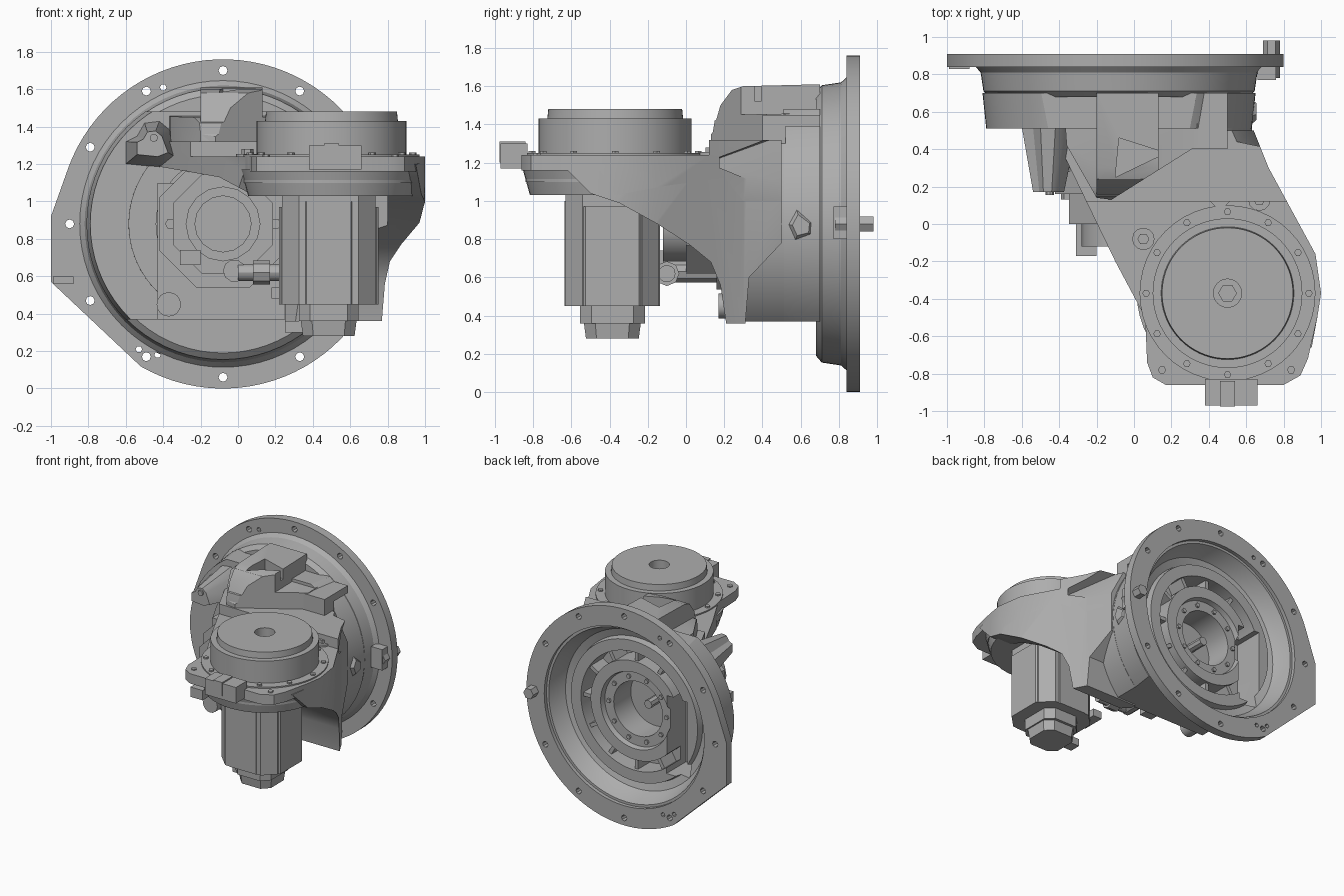
import bpy, bmesh, math

if "Cube" in bpy.data.objects:
    bpy.data.objects.remove(bpy.data.objects["Cube"])

grey = bpy.data.materials.new("cast_grey")
grey.use_nodes = True
grey.diffuse_color = (0.42, 0.42, 0.42, 1)
grey.node_tree.nodes["Principled BSDF"].inputs["Base Color"].default_value = (0.42, 0.42, 0.42, 1)

CX, CZ = -0.08, 0.88      # axis of the big flange
DX, DY = 0.5, -0.37       # axis of the turntable


def place(u, v, w, axis):
    return {"x": (w, u, v), "y": (u, w, v), "z": (u, v, w)}[axis]


def finish(name, bm):
    bmesh.ops.remove_doubles(bm, verts=bm.verts, dist=1e-5)
    bmesh.ops.recalc_face_normals(bm, faces=bm.faces)
    mesh = bpy.data.meshes.new(name)
    bm.to_mesh(mesh)
    bm.free()
    obj = bpy.data.objects.new(name, mesh)
    bpy.context.collection.objects.link(obj)
    mesh.materials.append(grey)
    return obj


def prism(name, pts, axis, a, b, taper=1.0):
    """Extrude a polygon along an axis; taper scales the far end."""
    bm = bmesh.new()
    mu = sum(p[0] for p in pts) / len(pts)
    mv = sum(p[1] for p in pts) / len(pts)
    lo = [bm.verts.new(place(u, v, a, axis)) for u, v in pts]
    hi = [bm.verts.new(place(mu + (u - mu) * taper, mv + (v - mv) * taper, b, axis)) for u, v in pts]
    bm.faces.new(lo)
    bm.faces.new(hi)
    for i in range(len(pts)):
        j = (i + 1) % len(pts)
        bm.faces.new((lo[i], lo[j], hi[j], hi[i]))
    return finish(name, bm)


def ring(u, v, r, seg, turn=0.0):
    return [(u + r * math.cos(turn + i * math.tau / seg), v + r * math.sin(turn + i * math.tau / seg))
            for i in range(seg)]


def cyl(name, u, v, r, axis, a, b, seg=24, taper=1.0, turn=0.0):
    return prism(name, ring(u, v, r, seg, turn), axis, a, b, taper)


def box(name, x0, x1, y0, y1, z0, z1):
    return prism(name, [(x0, y0), (x1, y0), (x1, y1), (x0, y1)], "z", z0, z1)


def lathe(name, profile, axis, cu, cv, seg=72):
    """Spin a closed (radius, distance along axis) profile."""
    bm = bmesh.new()
    rows = [[bm.verts.new(place(u, v, w, axis)) for u, v in ring(cu, cv, r, seg)] for r, w in profile]
    for k in range(len(rows)):
        p, q = rows[k], rows[(k + 1) % len(rows)]
        if profile[k][0] == 0 and profile[(k + 1) % len(rows)][0] == 0:
            continue
        for i in range(seg):
            j = (i + 1) % seg
            bm.faces.new((p[i], p[j], q[j], q[i]))
    return finish(name, bm)


def boolean(obj, cutter, op="DIFFERENCE"):
    mod = obj.modifiers.new("cut", "BOOLEAN")
    mod.operation, mod.object, mod.solver = op, cutter, "EXACT"
    dg = bpy.context.evaluated_depsgraph_get()
    mesh = bpy.data.meshes.new_from_object(obj.evaluated_get(dg))
    obj.modifiers.clear()
    obj.data = mesh
    bpy.data.objects.remove(cutter)
    return obj


# Mounting flange: disc with a squared corner, bolt holes and a central opening
outline = [p for i, p in enumerate(ring(CX, CZ, 0.88, 90)) if not 40 < i < 60]
outline[41:41] = [(-1.0, 0.92), (-1.0, 0.57)]
flange = prism("mounting_flange", outline, "y", 0.84, 0.91)
boolean(flange, cyl("opening", CX, CZ, 0.72, "y", 0.8, 1, 72))
for u, v in ring(CX, CZ, 0.82, 12, math.pi / 2):
    boolean(flange, cyl("hole", u, v, 0.024, "y", 0.8, 1, 8))
for u, v in ((-0.4, 1.61), (-0.43, 0.18), (-0.53, 0.21)):
    boolean(flange, cyl("hole", u, v, 0.018, "y", 0.8, 1, 6))


# Open slot beside the bearing rings
def slot():
    return box("slot", -0.56, -0.37, 0.53, 1, 0.45, 1.08)


# Bowl seen from the back, with its bearing rings
bell = lathe("bell_housing", [
    (0, 0.3), (0.36, 0.3), (0.36, 0.5), (0.505, 0.5), (0.51, 0.68), (0.69, 0.68), (0.725, 0.71),
    (0.74, 0.81), (0.775, 0.85), (0.775, 0.88), (0.7, 0.88), (0.67, 0.8), (0.64, 0.75), (0.58, 0.73),
    (0.57, 0.78), (0.48, 0.78), (0.48, 0.6), (0.4, 0.6), (0.4, 0.77), (0.31, 0.77), (0.3, 0.73),
    (0.22, 0.73), (0.22, 0.51), (0, 0.51)], "y", CX, CZ)
boolean(bell, slot())
for i in range(12):
    a = i * math.tau / 12
    c, s = math.cos(a), math.sin(a)
    pts = [(CX + c * r - s * t, CZ + s * r + c * t)
           for r, t in ((0.37, -0.015), (0.5, -0.015), (0.5, 0.015), (0.37, 0.015))]
    if i not in (5, 6, 7):
        prism("pocket_rib", pts, "y", 0.58, 0.75)
for u, v in ring(CX, CZ, 0.26, 10):
    cyl("ring_bolt", u, v, 0.018, "y", 0.72, 0.745, 6)
cyl("inner_shaft", -0.12, 0.9, 0.035, "y", 0.5, 0.66, 8)

# Deep barrel, cut flat below and above
barrel = lathe("barrel", [(0.5, 0.51), (0.71, 0.51), (0.73, 0.7), (0.5, 0.7)], "y", CX, CZ)
boolean(barrel, box("barrel_limits", -1, 1, 0, 1, 0.37, 1.48), "INTERSECT")
boolean(barrel, slot())
front = cyl("barrel_front", CX, CZ, 0.712, "y", 0.28, 0.512, 72)
boolean(front, box("front_limits", 0.2, 1, 0, 1, 0.37, 1.32), "INTERSECT")


# Wedge that rounds the arm's upper edge into the barrel
def edge_wedge():
    return prism("edge_wedge", [(0.48, 1.36), (0.66, 1.02), (0.95, 1.02), (0.95, 1.4)], "y", 0.55, 0.12, 0.02)


# Arm: plan outline intersected with side and front profiles
plan = [(-0.43, 0.5), (-0.4, 0.42), (-0.1, -0.2), (0.06, -0.5), (0.07, -0.74), (0.1, -0.82), (0.17, -0.86),
        (0.8, -0.86), (0.89, -0.81), (0.93, -0.72), (0.98, -0.5), (1.0, -0.37), (0.97, -0.16),
        (0.72, 0.3), (0.64, 0.5)]
slab_side = [(-0.9, 1.24), (0.12, 1.24), (0.12, 1.32), (0.5, 1.32), (0.5, 1.0), (0.3, 1.0), (0.2, 1.12),
             (-0.1, 1.08), (-0.37, 1.03), (-0.45, 1.16), (-0.9, 1.16)]
slab_front = [(-0.5, 1.2), (-0.1, 1.13), (0.05, 1.05), (0.3, 1.0), (1.1, 1.0), (1.1, 1.4), (-0.5, 1.4)]
plate = prism("arm_plate", plan, "z", 0.2, 1.5)
boolean(plate, prism("side", slab_side, "x", -1.2, 1.2), "INTERSECT")
boolean(plate, prism("front", slab_front, "y", -1.2, 1.2), "INTERSECT")
boolean(plate, edge_wedge())
cyl("plate_underside", DX, DY, 0.485, "z", 1.17, 1.03, 48, 0.92)

wall_plan = [(0.25, 0.5), (0.25, 0.27), (0.48, 0.03), (0.8, -0.14), (0.8, -0.5), (0.9, -0.66), (0.95, -0.66),
             (0.98, -0.5), (1.0, -0.37), (0.97, -0.16), (0.72, 0.3), (0.64, 0.5)]
wall_side = [(0.5, 1.3), (0.1, 1.22), (-0.66, 1.2), (-0.5, 1.04), (-0.35, 0.99), (-0.15, 0.88), (0.02, 0.77),
             (0.13, 0.68), (0.18, 0.56), (0.21, 0.36), (0.31, 0.36), (0.33, 0.6), (0.5, 0.78)]
wall = prism("arm_side_wall", wall_plan, "z", 0.2, 1.5)
boolean(wall, prism("side", wall_side, "x", -1.2, 1.2), "INTERSECT")
boolean(wall, edge_wedge())
box("gear_block", -0.43, 0.4, 0.28, 0.51, 0.37, 1.1)
cyl("block_corner_boss", -0.37, 0.45, 0.065, "y", 0.17, 0.5, 16)
prism("wall_diamond", [(0.51, 0.88), (0.56, 0.77), (0.68, 0.8), (0.69, 0.9), (0.57, 0.99)], "x", 0.6, 0.655, 0.5)

# Raised casting on top: a wedge-shaped foot with a higher hump and a pocket
foot = [(-0.38, 0.7), (-0.36, 0.42), (-0.2, 0.14), (-0.12, 0.13), (0.34, 0.42), (0.34, 0.7)]
low_side = [(0.22, 1.3), (0.13, 1.3), (0.15, 1.42), (0.2, 1.45), (0.7, 1.46), (0.7, 1.39), (0.5, 1.39), (0.5, 1.3)]
hump_side = [(0.1, 1.31), (0.14, 1.36), (0.18, 1.5), (0.24, 1.58), (0.3, 1.6), (0.7, 1.61), (0.7, 1.4),
             (0.5, 1.4), (0.5, 1.31)]
boolean(prism("casting_foot", foot, "z", 1.2, 1.7), prism("side", low_side, "x", -1, 1), "INTERSECT")
hump = prism("top_hump", hump_side, "x", -0.2, 0.13)
boolean(hump, prism("limits", foot, "z", 1.2, 1.7), "INTERSECT")
boolean(hump, prism("pocket", [(-0.1, 0.25), (0.17, 0.38), (-0.08, 0.46)], "z", 1.52, 1.7))
box("right_casting_step", 0.24, 0.5, 0.4, 0.7, 1.39, 1.45)
box("right_casting_base", 0.24, 0.5, 0.4, 0.52, 1.3, 1.45)

# Side bracket tapering toward its pin
prism("bracket", [(-0.6, 1.2), (-0.4, 1.18), (-0.3, 1.22), (-0.36, 1.38), (-0.42, 1.43), (-0.5, 1.42),
                  (-0.54, 1.35), (-0.6, 1.32)], "y", 0.52, 0.17, 0.55)
cyl("bracket_pin", -0.45, 1.34, 0.022, "y", 0.155, 0.2, 8)

# Eight-sided hub facing the front
for name, r, a, b in (("hub_base", 0.37, 0.16, 0.4), ("hub_step", 0.29, 0.0, 0.2)):
    cyl(name, CX, CZ, r, "y", a, b, 8, 1, math.pi / 8)
lathe("hub_nose", [(0, -0.03), (0.15, -0.03), (0.15, -0.12), (0.2, -0.12), (0.2, 0.05), (0, 0.05)], "y", CX, CZ, 16)
box("hub_clamp", -0.31, -0.2, -0.17, 0.02, 0.66, 0.74)
for u, v in ((-0.36, 0.88), (0.2, 0.88)):
    cyl("hub_bolt", u, v, 0.03, "y", 0.13, 0.18, 6)

# Turntable with a bolted rim
lathe("turntable", [(0.075, 1.48), (0.35, 1.48), (0.355, 1.43), (0.4, 1.43), (0.4, 1.2), (0, 1.2), (0, 1.38),
                    (0.075, 1.38)], "z", DX, DY)
cyl("turntable_rim", DX, DY, 0.47, "z", 1.1, 1.25, 48)
cyl("centre_bolt", DX, DY, 0.05, "z", 1.36, 1.42, 6)
for u, v in ring(DX, DY, 0.435, 12):
    cyl("rim_bolt", u, v, 0.02, "z", 1.23, 1.262, 6)
for u, v in ((0.46, 0.15), (0.05, -0.08), (0.67, 0.13)):
    cyl("lug", u, v, 0.06, "z", 1.15, 1.255, 12)
    cyl("lug_bolt", u, v, 0.032, "z", 1.25, 1.28, 6)
for x, y in ((0.15, -0.78), (0.84, -0.78)):
    cyl("ear_bolt", x, y, 0.022, "z", 1.23, 1.25, 6)

# Stop block on the front edge
box("stop_block", 0.38, 0.66, -0.97, -0.83, 1.17, 1.3)
box("stop_centre", 0.46, 0.54, -0.975, -0.84, 1.2, 1.31)

# Motor hanging below the plate
MX, MY = 0.485, -0.385


def chamfered(w, d, c):
    return [(MX + sx * (w - cx), MY + sy * (d - cy)) for sx, sy, cx, cy in (
        (1, 1, 0, c), (1, 1, c, 0), (-1, 1, c, 0), (-1, 1, 0, c),
        (-1, -1, 0, c), (-1, -1, c, 0), (1, -1, c, 0), (1, -1, 0, c))]


prism("motor_body", chamfered(0.25, 0.245, 0.09), "z", 0.45, 1.05)
prism("motor_side_ribs", chamfered(0.265, 0.15, 0.01), "z", 0.45, 0.97)
prism("motor_front_ribs", chamfered(0.13, 0.25, 0.01), "z", 0.45, 1.0)
prism("motor_neck", chamfered(0.16, 0.17, 0.06), "z", 0.36, 0.46)
prism("motor_cap", chamfered(0.15, 0.15, 0.06), "z", 0.37, 0.28, 0.92)
box("motor_socket", 0.25, 0.36, -0.43, -0.34, 0.3, 0.36)

# Cable plug between the motor and the hub
cyl("plug", -0.1, 0.62, 0.045, "x", 0.0, 0.26, 12)
cyl("plug_collar", -0.1, 0.62, 0.065, "x", 0.08, 0.17, 8)
cyl("plug_elbow", -0.02, 0.63, 0.06, "y", -0.12, 0.2, 10)
box("plug_bracket", 0.18, 0.26, -0.35, -0.16, 0.48, 0.54)

# Sensor fitting through the flange edge
cyl("flange_fitting", 0.735, 0.88, 0.045, "y", 0.78, 0.98, 6)
box("flange_fitting_block", 0.66, 0.76, 0.77, 0.85, 0.8, 0.97)
box("flange_left_pad", -0.99, -0.88, 0.83, 0.85, 0.56, 0.6)

# Smooth the round surfaces and keep sharp edges
for obj in bpy.context.collection.objects:
    if obj.type == "MESH" and grey.name in obj.data.materials:
        obj.select_set(True)
        bpy.context.view_layer.objects.active = obj
bpy.ops.object.shade_smooth_by_angle(angle=math.radians(30))
